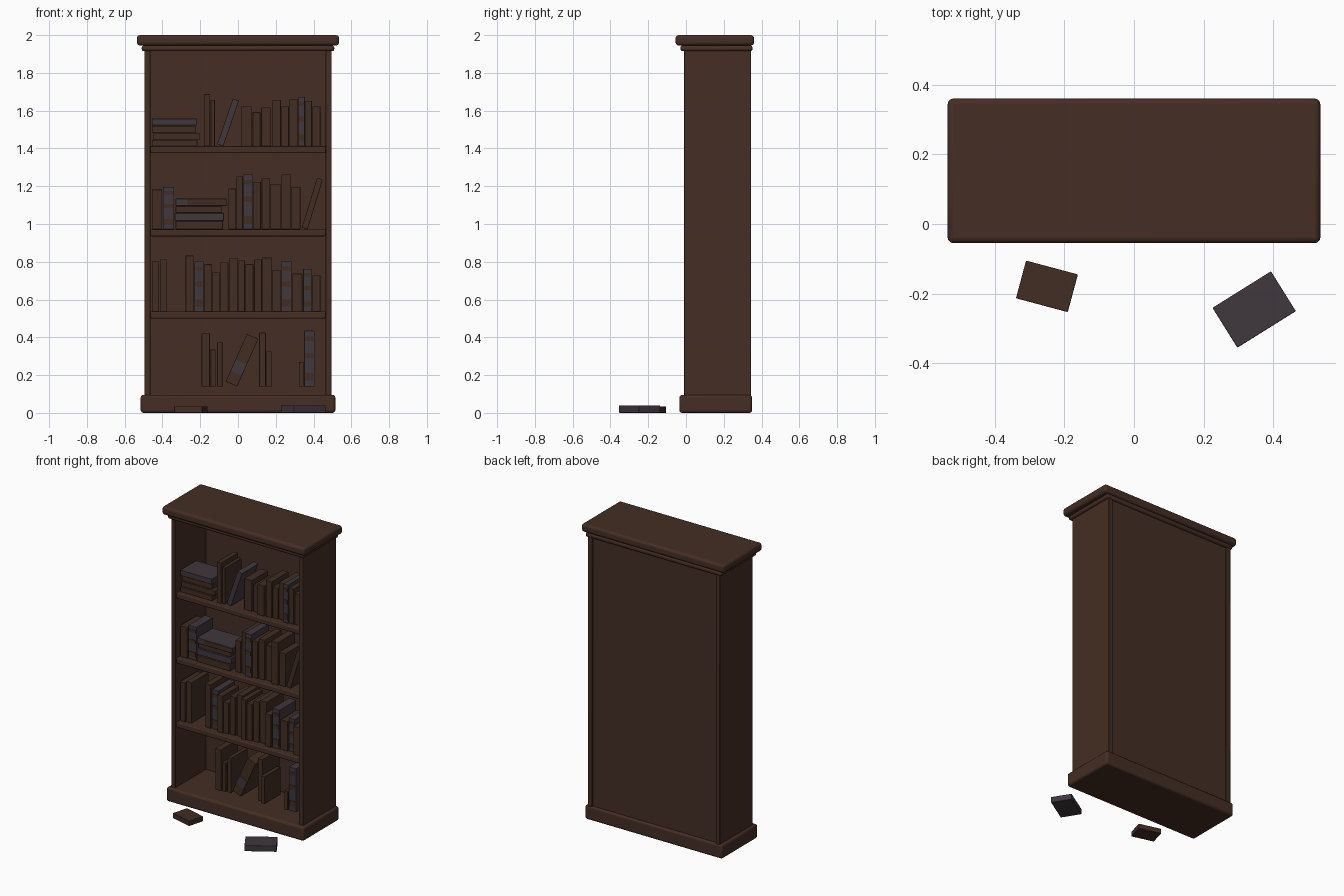
import bpy
from math import radians, sin, cos

old = bpy.data.objects.get("Cube")
if old:
    bpy.data.objects.remove(old)


def material(name, rgb):
    mat = bpy.data.materials.new(name)
    mat.use_nodes = True
    mat.diffuse_color = (*rgb, 1)
    mat.node_tree.nodes["Principled BSDF"].inputs["Base Color"].default_value = (*rgb, 1)
    return mat


WOOD = material("dark brown wood", (.058, .027, .017))
BROWN = material("brown leather", (.054, .027, .016))
SLATE = material("slate purple cloth", (.050, .038, .048))


def box(name, low, high, mat, bevel=0.0, turn=(0, 0, 0)):
    """Box between two corners, rotated about its own centre."""
    bpy.ops.mesh.primitive_cube_add(size=1)
    obj = bpy.context.object
    obj.name = name
    size = [b - a for a, b in zip(low, high)]
    for v in obj.data.vertices:
        v.co = [c * s for c, s in zip(v.co, size)]
    obj.location = [(a + b) / 2 for a, b in zip(low, high)]
    obj.rotation_euler = turn
    obj.data.materials.append(mat)
    if bevel:
        mod = obj.modifiers.new("Rounded edges", 'BEVEL')
        mod.width = bevel
        mod.segments = 3
        bpy.ops.object.shade_smooth_by_angle(angle=radians(40))
    return obj


# Case: plinth, sides, back, mouldings
box("plinth", (-.515, -.035, 0), (.515, .35, .095), WOOD, .014)
box("lower_moulding", (-.51, -.03, 1.915), (.51, .352, 1.945), WOOD, .012)
box("top_board", (-.535, -.055, 1.945), (.535, .36, 2), WOOD, .016)
box("back_panel", (-.465, .318, .09), (.465, .335, 1.92), WOOD)
for side, s in (("left", 1), ("right", -1)):
    x = sorted((s * .463, s * .495))
    box(side + "_side", (x[0], -.01, .09), (x[1], .345, 1.92), WOOD, .004)

# Shelves
SHELVES = {"top": 1.412, "upper": .972, "lower": .537}
for level, z in SHELVES.items():
    box(level + "_shelf", (-.464, 0, z - .037), (.464, .32, z), WOOD, .006)
FLOOR = .14


def spine_bands(name, x0, x1, y, z0, h):
    """Thin contrasting plates across an upright spine."""
    for part, (a, b) in enumerate(((.1, .24), (.5, .6), (.82, .9))):
        box(f"{name}_band_{part}", (x0 + .004, y - .003, z0 + a * h),
            (x1 - .004, y + .001, z0 + b * h), BROWN)


def upright_row(level, z, books):
    """Books as (left edge, width, height, is slate)."""
    for i, (x, w, h, slate) in enumerate(books):
        name = f"{level}_book_{i}"
        front = .03 + .007 * (i * 5 % 4)
        depth = .15 + h * .12
        box(name, (x, front, z), (x + w - .003, front + depth, z + h),
            SLATE if slate else BROWN, .002)
        if slate:
            spine_bands(name, x, x + w - .003, front, z, h)


def leaning(name, x, z, w, h, degrees, mat):
    """Book tipped to the right, standing on its lower right corner."""
    a = radians(degrees)
    cx = x + (h * sin(a) + w * cos(a)) / 2
    cz = z + (h * cos(a) + w * sin(a)) / 2
    return box(name, (cx - w / 2, .035, cz - h / 2), (cx + w / 2, .21, cz + h / 2),
               mat, .002, (0, a, 0))


def stack(level, z, books):
    """Lying books as (left edge, right edge, thickness, is slate)."""
    for i, (x0, x1, t, slate) in enumerate(books):
        front = .03 + .008 * (i % 3)
        box(f"{level}_lying_book_{i}", (x0, front, z), (x1, front + .17, z + t - .002),
            SLATE if slate else BROWN, .002)
        z += t


# Top shelf books
z = SHELVES["top"]
stack("top", z, [(-.455, -.215, .035, 0), (-.45, -.2, .035, 0),
                 (-.455, -.225, .04, 0), (-.455, -.22, .038, 1)])
upright_row("top", z, [
    (-.18, .035, .275, 0), (-.145, .025, .245, 0), (.015, .06, .21, 0),
    (.078, .043, .18, 0), (.123, .055, .205, 0), (.182, .048, .245, 0),
    (.23, .042, .21, 0), (.272, .046, .25, 0), (.32, .037, .26, 1),
    (.357, .037, .24, 0), (.394, .045, .21, 0)])
leaning("top_leaning_book", -.11, z, .034, .255, 19, SLATE)

# Upper shelf books
z = SHELVES["upper"]
stack("upper", z, [(-.33, -.08, .045, 0), (-.335, -.075, .042, 1),
                   (-.33, -.085, .037, 0), (-.33, -.06, .04, 1)])
box("upper_lying_band", (-.27, .025, 1.1), (-.06, .04, 1.132), BROWN)
upright_row("upper", z, [
    (-.455, .056, .21, 0), (-.398, .063, .225, 1), (-.05, .042, .215, 0),
    (-.008, .037, .28, 0), (.029, .053, .29, 1), (.082, .042, .25, 0),
    (.125, .045, .27, 0), (.172, .057, .24, 0), (.23, .052, .29, 0),
    (.283, .05, .225, 0)])
leaning("upper_leaning_book", .338, z, .032, .275, 17, BROWN)

# Lower shelf books
upright_row("lower", SHELVES["lower"], [
    (-.455, .04, .265, 0), (-.414, .042, .275, 0), (-.277, .044, .295, 0),
    (-.23, .05, .265, 1), (-.177, .042, .25, 0), (-.135, .04, .21, 0),
    (-.093, .045, .26, 0), (-.045, .048, .28, 0), (.003, .036, .27, 0),
    (.04, .044, .25, 0), (.086, .043, .275, 0), (.13, .05, .285, 0),
    (.182, .046, .22, 0), (.23, .057, .265, 1), (.288, .056, .2, 0),
    (.345, .047, .225, 1), (.394, .045, .19, 0)])

# Books on the bottom
upright_row("bottom", FLOOR, [
    (-.192, .046, .28, 0), (-.145, .03, .195, 0), (-.11, .03, .235, 0),
    (.112, .038, .285, 0), (.151, .03, .185, 0), (.322, .028, .13, 0),
    (.35, .058, .295, 1)])
tilted = leaning("bottom_leaning_book", -.065, FLOOR, .066, .275, 24, BROWN)
band = box("bottom_leaning_band", (-.032, -.003, -.075), (.032, .001, -.01), SLATE)
band.parent = tilted
band.location.y -= .0875

# Books lying in front of the case
box("fallen_brown_book", (-.327, -.235, 0), (-.173, -.123, .035), BROWN, .003,
    (0, 0, radians(-15)))
box("fallen_slate_book", (.246, -.313, 0), (.444, -.178, .04), SLATE, .003,
    (0, 0, radians(32)))
